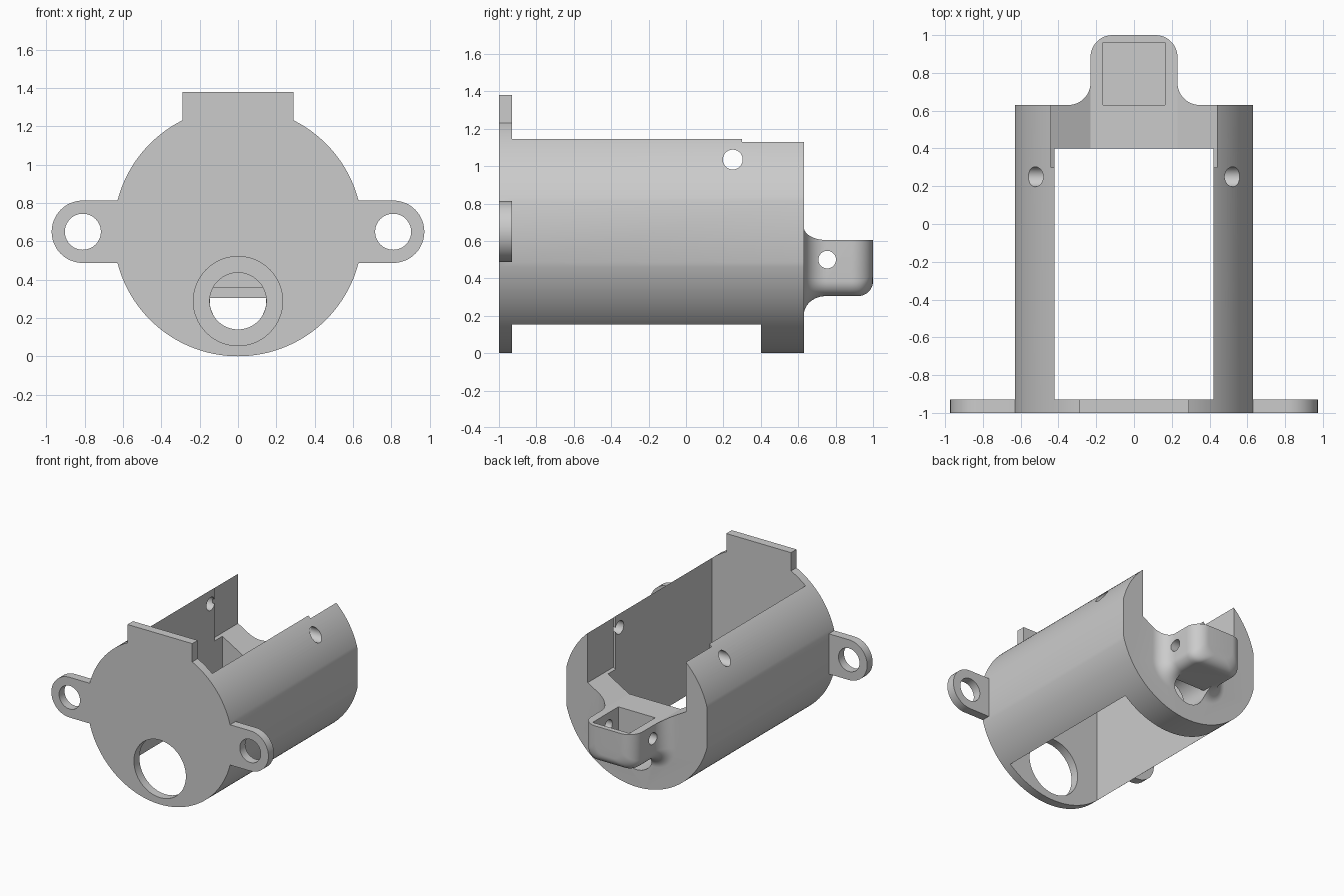
import bpy, bmesh
from math import sin, cos, asin, acos, pi, sqrt, radians

if "Cube" in bpy.data.objects:
    bpy.data.objects.remove(bpy.data.objects["Cube"])

grey = bpy.data.materials.new("plain grey")
grey.use_nodes = True
grey.diffuse_color = (0.6, 0.6, 0.6, 1)
grey.node_tree.nodes["Principled BSDF"].inputs["Base Color"].default_value = (0.6, 0.6, 0.6, 1)


def loft(name, rings):
    """Solid through a list of equal-length rings of 3D points."""
    bm = bmesh.new()
    loops = [[bm.verts.new(p) for p in ring] for ring in rings]
    n = len(loops[0])
    for a, b in zip(loops, loops[1:]):
        for i in range(n):
            j = (i + 1) % n
            bm.faces.new((a[i], a[j], b[j], b[i]))
    bm.faces.new(loops[0])
    bm.faces.new(loops[-1])
    bmesh.ops.recalc_face_normals(bm, faces=bm.faces)
    mesh = bpy.data.meshes.new(name)
    bm.to_mesh(mesh)
    bm.free()
    mesh.materials.append(grey)
    obj = bpy.data.objects.new(name, mesh)
    bpy.context.collection.objects.link(obj)
    return obj


def prism(name, outline, y0, y1):
    return loft(name, [[(x, y, z) for x, z in outline] for y in (y0, y1)])


def box_outline(w, z0, z1):
    return [(-w, z0), (w, z0), (w, z1), (-w, z1)]


def arc(cx, cz, r, a0, a1, n=24):
    return [(cx + r * cos(a0 + (a1 - a0) * i / n), cz + r * sin(a0 + (a1 - a0) * i / n))
            for i in range(n + 1)]


def circle(cx, cz, r):
    return arc(cx, cz, r, 0, 2 * pi, 64)[:-1]


def rod_x(y, z, r):
    ring = circle(y, z, r)
    return loft("cross_hole", [[(x, a, b) for a, b in ring] for x in (-1.2, 1.2)])


def combine(obj, tool, op="DIFFERENCE"):
    mod = obj.modifiers.new("join", "BOOLEAN")
    mod.operation, mod.solver, mod.object = op, "EXACT", tool
    bpy.context.view_layer.objects.active = obj
    bpy.ops.object.modifier_apply(modifier=mod.name)
    bpy.data.objects.remove(tool)


# Shared dimensions
R, CZ = 0.65, 0.65
EAR_R, EAR_X, TAB_W = 0.163, 0.81, 0.29
BACK = 0.63
ear_a, tab_a = asin(EAR_R / R), acos(TAB_W / R)
upper_right = arc(0, CZ, R, ear_a, tab_a)
upper_left = arc(0, CZ, R, pi - tab_a, pi - ear_a)
lower = arc(0, CZ, R, pi + ear_a, 2 * pi - ear_a, 64)

# Body: flat-sided cylinder with a slot straight through
body = prism("cradle_body", upper_right + upper_left + lower, -0.93, BACK)
combine(body, prism("slot", box_outline(0.42, -1, 3), -1.2, 0.4))

# Rear lug: rounded bottom section, flared into the back wall
FIL, END, LOW = 0.118, 0.116, 0.08


def lug_ring(y, w, b, c):
    return [(x, y, z) for x, z in
            [(w, 0.9), (-w, 0.9)] + arc(c - w, b + c, c, pi, 1.5 * pi, 10)
            + arc(w - c, b + c, c, 1.5 * pi, 2 * pi, 10)]


rings = [lug_ring(0.5, 0.23 + FIL, 0.305 - FIL * 0.85, LOW + FIL)]
for i in range(13):
    t = radians(90) * i / 12
    off = FIL * (1 - sin(t))
    rings.append(lug_ring(BACK + FIL * (1 - cos(t)), 0.23 + off, 0.305 - off * 0.85, LOW + off))
for i in range(13):
    t = radians(90) * i / 12
    y = 1 - END + END * sin(t)
    rise = max(0, y - (1 - LOW))
    rings.append(lug_ring(y, 0.23 - END * (1 - cos(t)),
                          0.305 + LOW - sqrt(max(0, LOW ** 2 - rise ** 2)), LOW))
combine(body, loft("rear_lug", rings), "UNION")

# Notch with sloping floor over the back wall and lug
notch = [(-0.44, 2), (-0.44, 0.727), (-0.23, 0.605), (0.23, 0.605), (0.44, 0.727), (0.44, 2)]
combine(body, prism("notch", notch, 0.3, 1.2))

# Lug pocket, back wall hole and its relief under the lug
combine(body, loft("pocket", [[(x, y, z) for x, y in
        ((-0.165, BACK), (0.165, BACK), (0.165, 0.96), (-0.165, 0.96))] for z in (0.36, 1)]))
combine(body, prism("wall_hole", circle(0, 0.288, 0.148), 0.2, BACK + 0.001))
dip = asin((0.3045 - 0.288) / 0.1475)
combine(body, prism("relief", arc(0, 0.288, 0.1475, pi - dip, 2 * pi + dip, 40), 0.5, 0.8))

# Cross holes through the lug and the side walls
combine(body, rod_x(0.755, 0.5, 0.047))
combine(body, rod_x(0.25, 1.035, 0.053))

# Front plate: disc outline with two ears and a top tab
outline = (arc(EAR_X, CZ, EAR_R, -pi / 2, pi / 2) + upper_right
           + [(TAB_W, 1.38), (-TAB_W, 1.38)] + upper_left
           + arc(-EAR_X, CZ, EAR_R, pi / 2, 1.5 * pi) + lower)
plate = prism("front_plate", outline, -1, -0.93)
combine(plate, prism("front_hole", circle(0, 0.288, 0.233), -1.1, -0.8))
for side in (-1, 1):
    combine(plate, prism("ear_hole", circle(side * EAR_X, CZ, 0.094), -1.1, -0.8))
combine(body, plate, "UNION")

# Smooth curved faces, keep hard edges
bpy.ops.object.select_all(action="DESELECT")
body.select_set(True)
bpy.context.view_layer.objects.active = body
bpy.ops.object.shade_smooth_by_angle(angle=radians(25))
